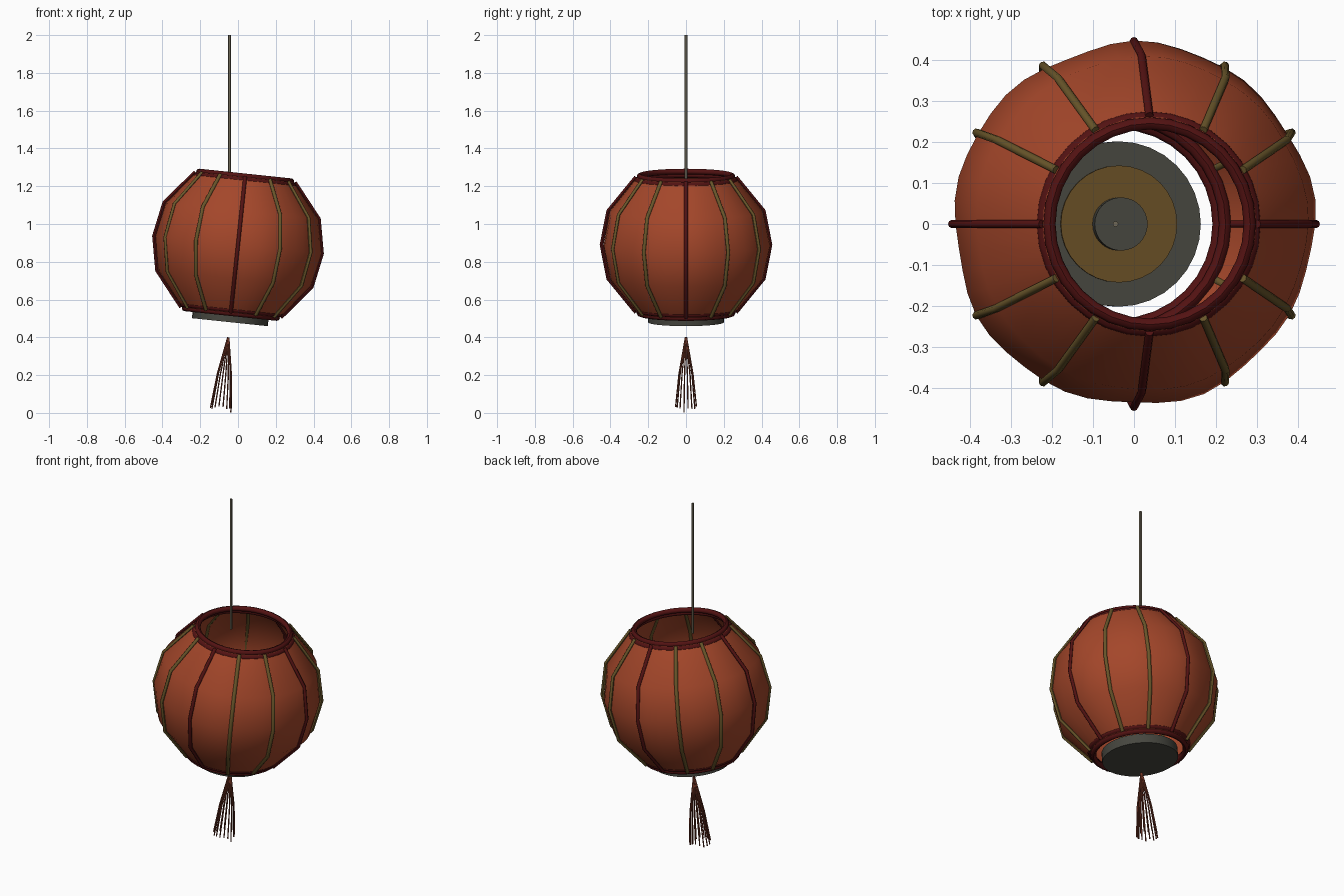
import bpy, bmesh, math, random
from mathutils import Matrix, Vector

random.seed(4)
if "Cube" in bpy.data.objects:
    bpy.data.objects.remove(bpy.data.objects["Cube"], do_unlink=True)

# The whole lantern body leans sideways around its middle
TILT = Matrix.Translation((0, 0, 0.89)) @ Matrix.Rotation(math.radians(6), 4, 'Y')
PROFILE = [(0.265, -0.36), (0.412, -0.18), (0.447, 0), (0.412, 0.18), (0.265, 0.36)]


def material(name, *rgb):
    m = bpy.data.materials.new(name)
    m.use_nodes = True
    m.diffuse_color = (*rgb, 1)
    m.node_tree.nodes["Principled BSDF"].inputs["Base Color"].default_value = (*rgb, 1)
    return m


ORANGE = material("orange paper", 0.37, 0.062, 0.023)
RED = material("dark red", 0.085, 0.006, 0.006)
OLIVE = material("olive bamboo", 0.14, 0.092, 0.023)
GREY = material("dark grey", 0.062, 0.062, 0.05)
BROWN = material("golden brown", 0.135, 0.075, 0.018)
CORD = material("cord beige", 0.16, 0.14, 0.095)
THREAD = material("tassel rust", 0.17, 0.036, 0.018)


def link(name, bm, mat, matrix=TILT, smooth=True):
    mesh = bpy.data.meshes.new(name)
    bmesh.ops.recalc_face_normals(bm, faces=bm.faces)
    bm.to_mesh(mesh)
    bm.free()
    mesh.materials.append(mat)
    obj = bpy.data.objects.new(name, mesh)
    bpy.context.collection.objects.link(obj)
    obj.matrix_world = matrix
    if smooth:
        bpy.ops.object.select_all(action='DESELECT')
        obj.select_set(True)
        bpy.context.view_layer.objects.active = obj
        bpy.ops.object.shade_smooth_by_angle(angle=math.radians(45))
    return obj


def tube(name, points, radius, mat, matrix=TILT, sides=8, closed=False):
    """Sweep a round section along a path."""
    bm = bmesh.new()
    pts = [Vector(p) for p in points]
    n = len(pts)
    loops = []
    for i, p in enumerate(pts):
        before = pts[i - 1] if closed or i else p
        after = pts[(i + 1) % n] if closed or i < n - 1 else p
        along = (after - before).normalized()
        ref = Vector((0, 0, 1)) if closed else Vector((-p.y, p.x, 0))
        if ref.length < 1e-4:
            ref = Vector((0, 1, 0))
        u = (ref - along * ref.dot(along)).normalized()
        v = along.cross(u)
        angles = [math.tau * k / sides for k in range(sides)]
        loops.append([bm.verts.new(p + radius * (u * math.cos(a) + v * math.sin(a))) for a in angles])
    for i in range(n if closed else n - 1):
        a, b = loops[i], loops[(i + 1) % n]
        for k in range(sides):
            j = (k + 1) % sides
            bm.faces.new((a[k], a[j], b[j], b[k]))
    if not closed:
        bm.faces.new(loops[0])
        bm.faces.new(loops[-1])
    return link(name, bm, mat, matrix)


def disc(name, radius, bottom, top, mat):
    bm = bmesh.new()
    bmesh.ops.create_cone(bm, cap_ends=True, segments=32, radius1=radius, radius2=radius,
                          depth=top - bottom, matrix=Matrix.Translation((0, 0, (top + bottom) / 2)))
    return link(name, bm, mat)


# Paper shade: open at both ends, slightly uneven around
bm = bmesh.new()
SEG = 48
rows = []
for r, z in PROFILE:
    row = []
    for k in range(SEG):
        a = math.tau * k / SEG
        belly = 1 - abs(z) / 0.36
        wobble = belly * (0.004 * math.sin(5 * a + 1) + 0.004 * math.sin(9 * a + 4 * z))
        rr = r - 0.005 + wobble
        row.append(bm.verts.new((rr * math.cos(a), rr * math.sin(a), z)))
    rows.append(row)
for low, high in zip(rows, rows[1:]):
    for k in range(SEG):
        j = (k + 1) % SEG
        bm.faces.new((low[k], low[j], high[j], high[k]))
link("paper_shade", bm, ORANGE)

# Ribs: four red ones on the axes, pairs of olive ones between
for k in range(12):
    a = math.tau * k / 12
    path = [(r * math.cos(a), r * math.sin(a), z) for r, z in PROFILE]
    red = k % 3 == 0
    tube(f"{'red' if red else 'olive'}_rib_{k}", path, 0.01, RED if red else OLIVE)

# Two hoops at each opening
for side, label in ((1, "top"), (-1, "bottom")):
    for r, z, part in ((0.246, 0.364, "inner"), (0.26, 0.344, "outer")):
        path = [(r * math.cos(math.tau * k / 32), r * math.sin(math.tau * k / 32), side * z)
                for k in range(32)]
        tube(f"{label}_{part}_hoop", path, 0.015, RED, closed=True)

# Base plate with the candle holder inside
disc("base_plate", 0.202, -0.412, -0.36, GREY)
disc("holder_plate", 0.143, -0.362, -0.35, BROWN)
disc("candle_stub", 0.065, -0.352, -0.30, GREY)

# Hanging cord stays vertical
tube("hanging_cord", [(-0.045, 0, 1.24), (-0.045, 0, 2)], 0.007, CORD, Matrix.Identity(4))

# Tassel threads fan out from one knot
COUNT = 16
for k in range(COUNT):
    a = math.tau * (k + 0.5) / COUNT
    c, s = math.cos(a), math.sin(a)
    end = 0.87 + random.uniform(-0.015, 0.015) + 0.005 * c
    tube(f"tassel_thread_{k}", [(0.003 * c, 0.003 * s, -0.493), (0.038 * c, 0.038 * s, -0.69),
                                (0.056 * c, 0.056 * s, -end)], 0.0035, THREAD, sides=5)
